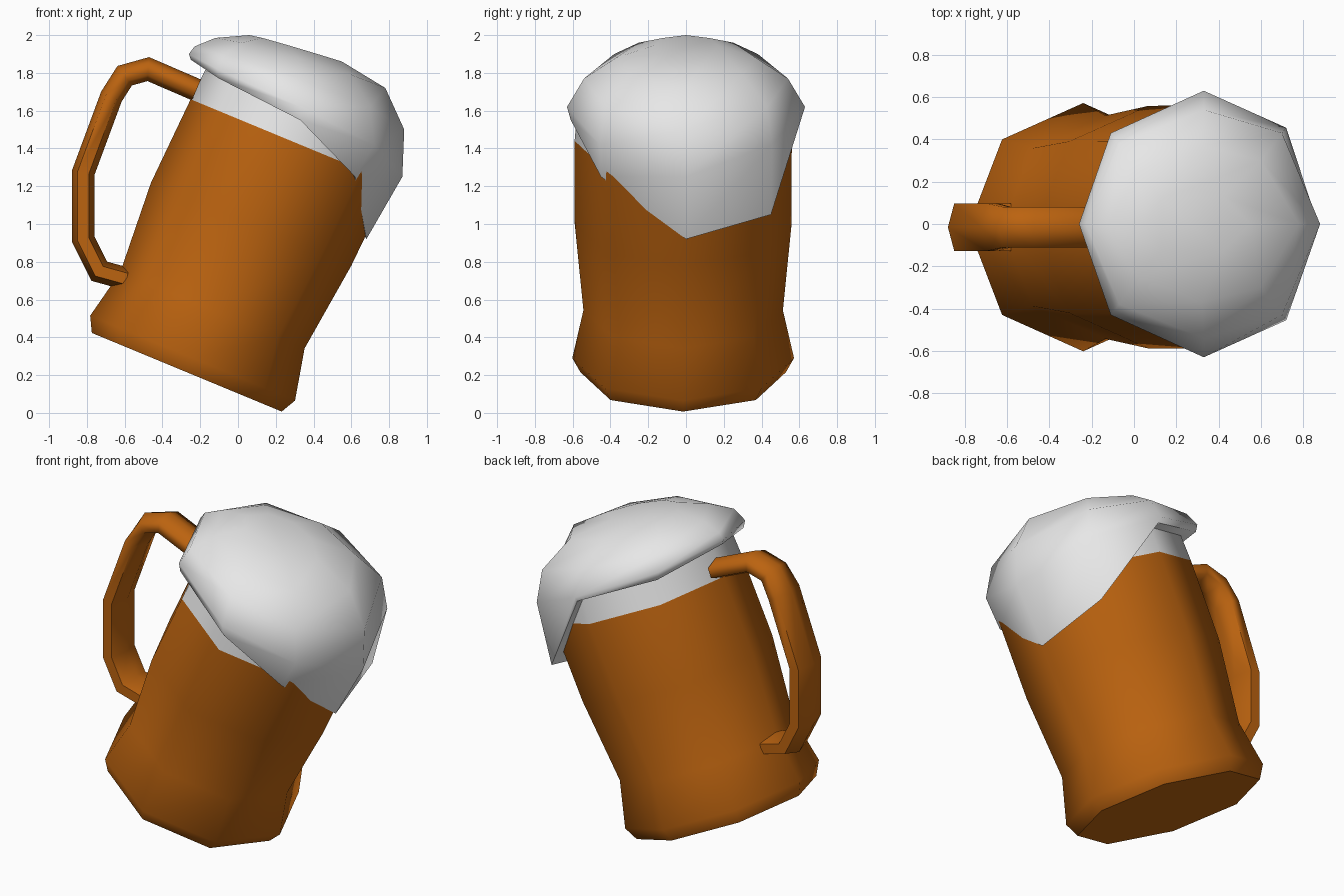
import bpy, bmesh, math
from mathutils import Vector

if "Cube" in bpy.data.objects:
    bpy.data.objects.remove(bpy.data.objects["Cube"])

TILT = math.radians(22.5)
Y0 = -0.015  # the mug body sits a touch off centre


def material(name, rgb):
    m = bpy.data.materials.new(name)
    m.diffuse_color = (*rgb, 1)
    m.use_nodes = True
    m.node_tree.nodes["Principled BSDF"].inputs["Base Color"].default_value = m.diffuse_color
    return m


ORANGE = material("amber_orange", (0.5, 0.125, 0.005))
WHITE = material("foam_white", (0.8, 0.8, 0.8))


def loft(name, rings, mat, angle):
    """Skin a list of equal-sized point rings, cap both ends."""
    bm = bmesh.new()
    loops = [[bm.verts.new(p) for p in ring] for ring in rings]
    n = len(loops[0])
    for a, b in zip(loops, loops[1:]):
        for i in range(n):
            j = (i + 1) % n
            bm.faces.new((a[i], a[j], b[j], b[i]))
    bm.faces.new(loops[0])
    bm.faces.new(loops[-1])
    bmesh.ops.recalc_face_normals(bm, faces=bm.faces)
    me = bpy.data.meshes.new(name)
    bm.to_mesh(me)
    bm.free()
    me.materials.append(mat)
    ob = bpy.data.objects.new(name, me)
    bpy.context.collection.objects.link(ob)
    bpy.ops.object.select_all(action='DESELECT')
    ob.select_set(True)
    bpy.context.view_layer.objects.active = ob
    bpy.ops.object.shade_smooth_by_angle(angle=math.radians(angle))
    return ob


def mug_ring(h, c, r):
    """Octagon at height h along the tilted axis, shifted by c, radius r."""
    pts = []
    for k in range(8):
        t = k * math.pi / 4
        a = c + r * math.cos(t)
        pts.append((a * math.cos(TILT) + h * math.sin(TILT),
                    Y0 + r * math.sin(t),
                    h * math.cos(TILT) - a * math.sin(TILT)))
    return pts


# Mug body: flared foot, narrow waist, straight wall
body = [(0.095, -0.333, 0.544), (0.176, -0.333, 0.587), (0.45, -0.333, 0.528),
        (0.95, -0.318, 0.574), (1.438, -0.292, 0.575)]
loft("mug_body", [mug_ring(*p) for p in body], ORANGE, 50)

# White band between the drink and the foam overhang
loft("foam_band", [mug_ring(1.438, -0.292, 0.575), mug_ring(1.61, -0.295, 0.56)], WHITE, 50)

# Foam cap: half rings from front (+x) to back (-x), mirrored in y
half_rings = [
    [(.68, 0, .92), (.62, .45, 1.15), (.33, .61, 1.57), (-.10, .43, 1.77), (-.25, 0, 1.87)],
    [(.87, 0, 1.25), (.72, .455, 1.42), (.33, .63, 1.62), (-.11, .43, 1.82), (-.26, 0, 1.90)],
    [(.88, 0, 1.50), (.70, .43, 1.62), (.33, .54, 1.77), (-.07, .38, 1.90), (-.23, 0, 1.94)],
    [(.78, 0, 1.72), (.60, .30, 1.79), (.32, .37, 1.88), (.02, .25, 1.96), (-.12, 0, 1.985)],
    [(.55, 0, 1.86), (.42, .13, 1.90), (.27, .17, 1.945), (.13, .12, 1.985), (.06, 0, 2.0)],
]
foam = [half + [(x, -y, z) for x, y, z in half[3:0:-1]] for half in half_rings]
# the drip hangs lower on the +y side
for k, dz in ((1, -0.1), (7, 0.1), (2, 0.02), (6, -0.02)):
    x, y, z = foam[0][k]
    foam[0][k] = (x, y, z + dz)
# underside tucks into the mug
core = Vector((0.3, 0, 1.6))
under = [tuple(Vector(p).lerp(core, 0.3)) for p in foam[0]]
loft("foam_cap", [under] + foam, WHITE, 60)

# Handle: flattened hexagon swept along a bent path in the xz plane
path = [Vector((x, Y0, z)) for x, z in
        [(-.22, 1.71), (-.475, 1.82), (-.60, 1.785), (-.67, 1.675),
         (-.82, 1.27), (-.82, .92), (-.735, .75), (-.59, .71)]]
handle = []
for i, p in enumerate(path):
    d1 = (p - path[i - 1]).normalized() if i else None
    d2 = (path[i + 1] - p).normalized() if i < len(path) - 1 else None
    d1, d2 = d1 or d2, d2 or d1
    t = (d1 + d2).normalized()
    side = Vector((t.z, 0, -t.x)) * 0.06 / max(t.dot(d1), 0.8)
    wide = Vector((0, 0.11 if i < 3 else 0.13, 0))
    handle.append([p + side * math.cos(k * math.pi / 3) + wide * math.sin(k * math.pi / 3)
                   for k in range(6)])
loft("handle", handle, ORANGE, 75)
